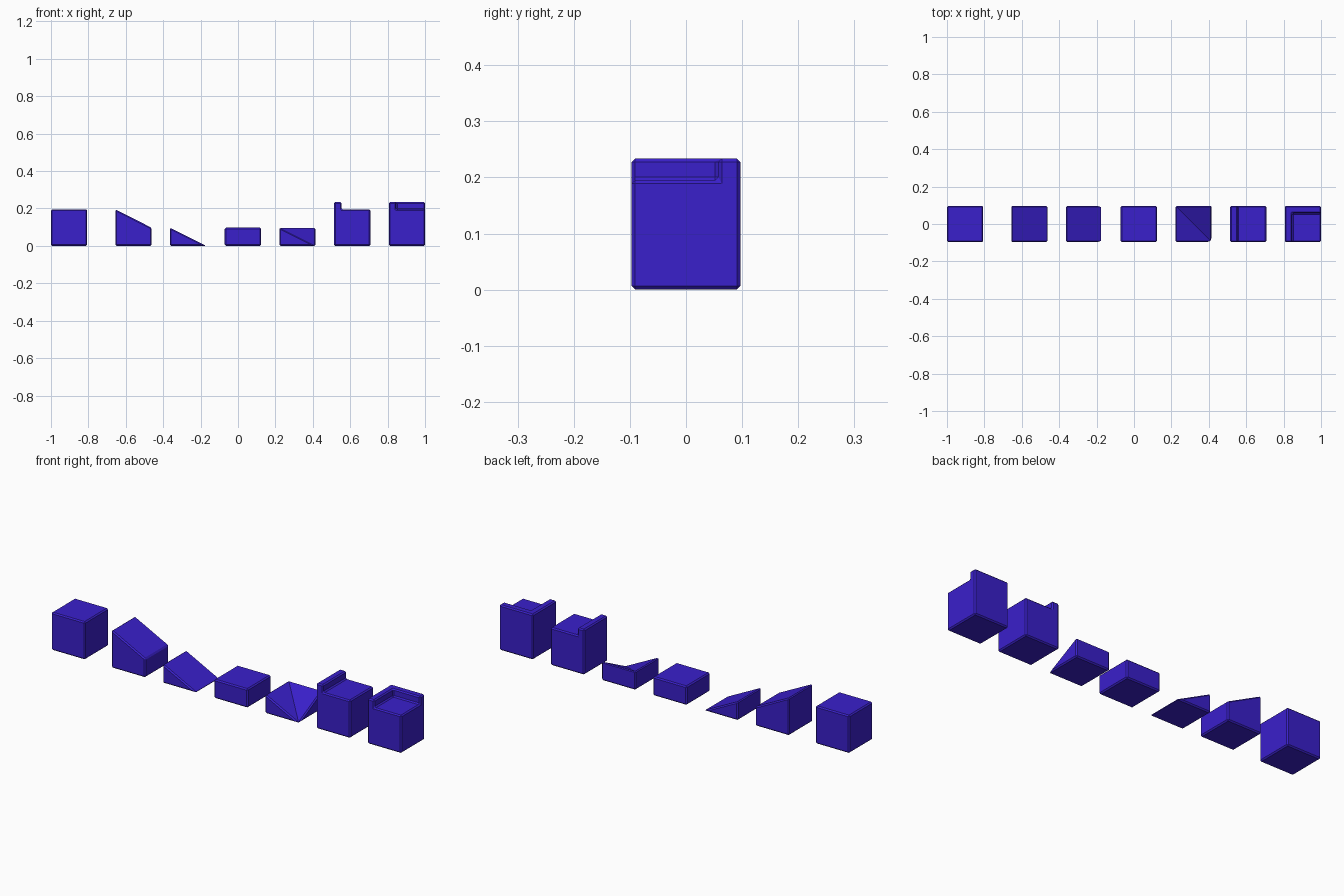
import bpy, bmesh, math

if "Cube" in bpy.data.objects:
    bpy.data.objects.remove(bpy.data.objects["Cube"])

S = 0.195            # block unit
H = S * 0.496        # half footprint
TOP, MID, LIP = S, S * 0.5, S * 1.2
T = S * 0.2          # lip thickness
BEVEL = 0.0062

mat = bpy.data.materials.new("blue_violet")
mat.diffuse_color = (0.042, 0.014, 0.6, 1)
mat.use_nodes = True
mat.node_tree.nodes["Principled BSDF"].inputs["Base Color"].default_value = mat.diffuse_color


def finish(name, verts, faces, cx):
    """Make a block at cx with chamfered edges."""
    bm = bmesh.new()
    vs = [bm.verts.new(v) for v in verts]
    for f in faces:
        bm.faces.new([vs[i] for i in f])
    bmesh.ops.recalc_face_normals(bm, faces=bm.faces)
    me = bpy.data.meshes.new(name)
    bm.to_mesh(me)
    bm.free()
    me.materials.append(mat)
    ob = bpy.data.objects.new(name, me)
    ob.location.x = cx
    bpy.context.collection.objects.link(ob)
    mod = ob.modifiers.new("chamfer", 'BEVEL')
    mod.width = BEVEL
    mod.segments = 1
    mod.limit_method = 'ANGLE'
    mod.angle_limit = math.radians(40)


def prism(name, profile, cx):
    """Extrude an x-z profile along the full depth."""
    n = len(profile)
    verts = [(x, y, z) for y in (-H, H) for x, z in profile]
    faces = [range(n), range(n, 2 * n)]
    faces += [(i, (i + 1) % n, (i + 1) % n + n, i + n) for i in range(n)]
    finish(name, verts, faces, cx)


# Block centres along the row
X = [-1 + H] + [1 - H - 1.5 * S * k for k in (5, 4, 3, 2, 1, 0)]

# Plain blocks, slopes and the block with one raised edge
prism("full_block", [(-H, 0), (H, 0), (H, TOP), (-H, TOP)], X[0])
prism("upper_slope", [(-H, 0), (H, 0), (H, MID), (-H, TOP)], X[1])
prism("lower_slope", [(-H, 0), (H, 0), (-H, MID)], X[2])
prism("half_block", [(-H, 0), (H, 0), (H, MID), (-H, MID)], X[3])
prism("edge_lip_block", [(-H, 0), (H, 0), (H, TOP), (-H + T, TOP),
                         (-H + T, LIP), (-H, LIP)], X[5])

# Inner-corner slope: three high corners, one low corner at front right
finish("inner_corner_slope",
       [(-H, -H, 0), (H, -H, 0), (H, H, 0), (-H, H, 0),
        (-H, -H, MID), (H, H, MID), (-H, H, MID)],
       [(0, 1, 2, 3), (0, 1, 4), (1, 2, 5), (2, 3, 6, 5), (3, 0, 4, 6),
        (4, 1, 6), (1, 5, 6)], X[4])

# Block with raised edges on the left and the back
a, b = -H + T, H - T
base = [(-H, -H, 0), (H, -H, 0), (H, H, 0), (-H, H, 0)]
rim = [(x, y, LIP) for x, y in
       ((-H, -H), (a, -H), (a, b), (H, b), (H, H), (-H, H))]
floor = [(a, -H, TOP), (a, b, TOP), (H, b, TOP), (H, -H, TOP)]
finish("corner_lip_block", base + rim + floor,
       [(0, 1, 2, 3), range(4, 10), range(10, 14),
        (0, 1, 13, 10, 5, 4), (1, 2, 8, 7, 12, 13),
        (2, 3, 9, 8), (3, 0, 4, 9),
        (5, 10, 11, 6), (6, 11, 12, 7)], X[6])
